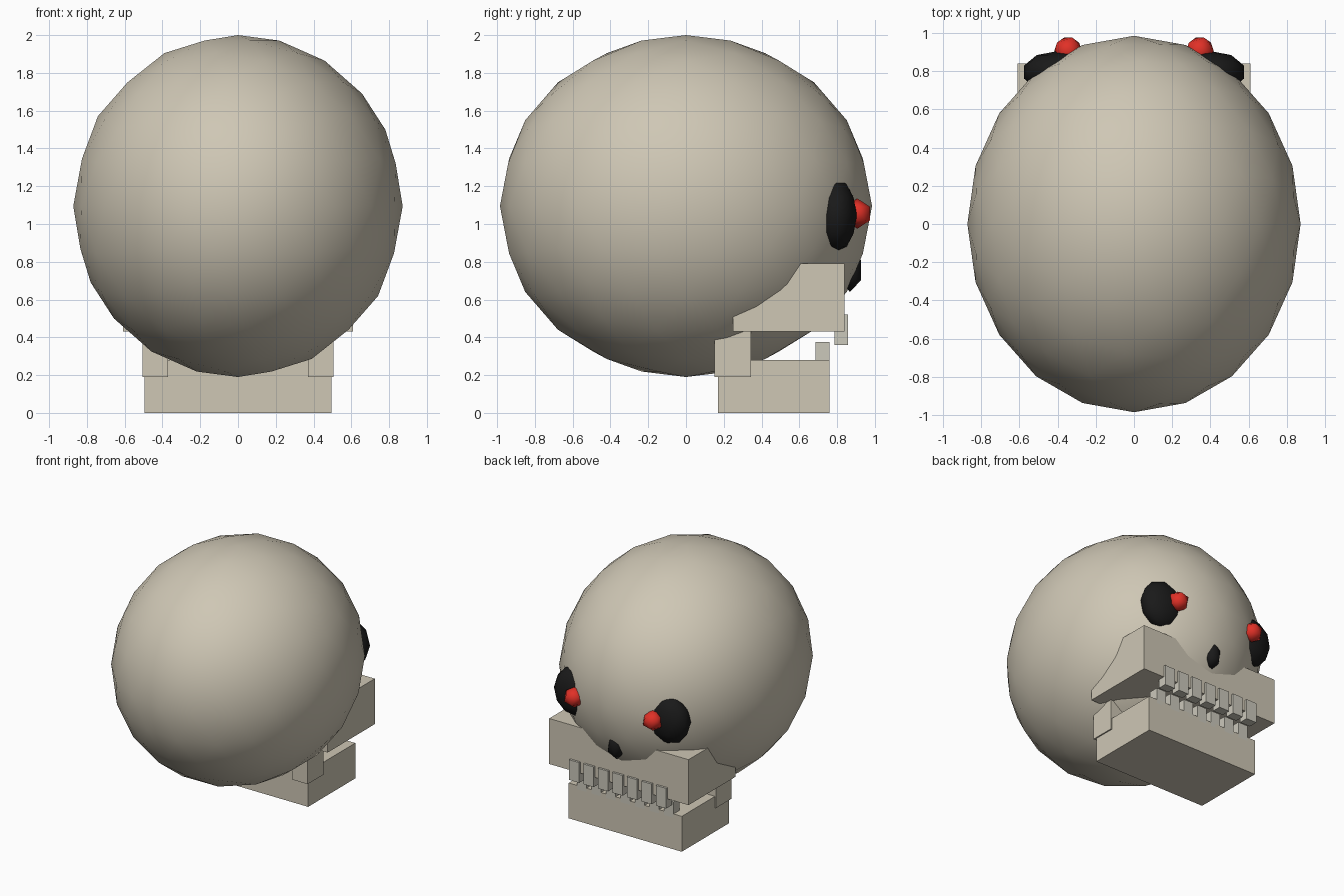
import bpy

if "Cube" in bpy.data.objects:
    bpy.data.objects.remove(bpy.data.objects["Cube"])


def material(name, rgb):
    m = bpy.data.materials.new(name)
    m.diffuse_color = (*rgb, 1)
    m.use_nodes = True
    m.node_tree.nodes["Principled BSDF"].inputs["Base Color"].default_value = m.diffuse_color
    return m


bone = material("bone", (0.62, 0.57, 0.46))
enamel = material("enamel", (0.60, 0.58, 0.50))
black = material("black", (0.01, 0.01, 0.01))
red = material("red", (0.75, 0.03, 0.02))


def ball(name, centre, radii, level, mat):
    """Smooth-shaded low-poly ellipsoid."""
    bpy.ops.mesh.primitive_ico_sphere_add(subdivisions=level, radius=1, location=centre)
    ob = bpy.context.object
    ob.name = name
    ob.scale = radii
    bpy.ops.object.transform_apply(location=False, rotation=False, scale=True)
    bpy.ops.object.shade_smooth()
    ob.data.materials.append(mat)
    return ob


def box(name, x, y, z, mat):
    """Flat-sided block given by its ranges on each axis."""
    centre = [(a + b) / 2 for a, b in (x, y, z)]
    bpy.ops.mesh.primitive_cube_add(size=1, location=centre)
    ob = bpy.context.object
    ob.name = name
    ob.scale = [b - a for a, b in (x, y, z)]
    bpy.ops.object.transform_apply(location=False, rotation=False, scale=True)
    ob.data.materials.append(mat)
    return ob


# Cranium and jaws (the face looks along +y)
ball("cranium", (0, 0, 1.095), (0.872, 0.985, 0.905), 3, bone)
box("upper_jaw", (-0.61, 0.61), (0.25, 0.84), (0.43, 0.79), bone)
box("lower_jaw", (-0.495, 0.495), (0.17, 0.76), (0.0, 0.28), bone)

# Paired parts: jaw hinges, eye sockets, pupils
for side, s in (("left", -1), ("right", 1)):
    box(f"jaw_hinge_{side}", sorted((s * 0.37, s * 0.505)), (0.15, 0.345), (0.19, 0.56), bone)
    ball(f"eye_socket_{side}", (s * 0.40, 0.795, 1.045), (0.185, 0.11, 0.195), 2, black)
    ball(f"pupil_{side}", (s * 0.345, 0.907, 1.055), (0.08, 0.08, 0.08), 1, red)

# Nose hole
ball("nose_hole", (0, 0.868, 0.755), (0.07, 0.07, 0.115), 1, black)

# Two rows of seven teeth
for i in range(7):
    x = (i - 3) * 0.127
    box(f"upper_tooth_{i + 1}", (x - 0.045, x + 0.045), (0.785, 0.857), (0.36, 0.52), enamel)
    box(f"lower_tooth_{i + 1}", (x - 0.042, x + 0.042), (0.685, 0.76), (0.25, 0.375), enamel)
